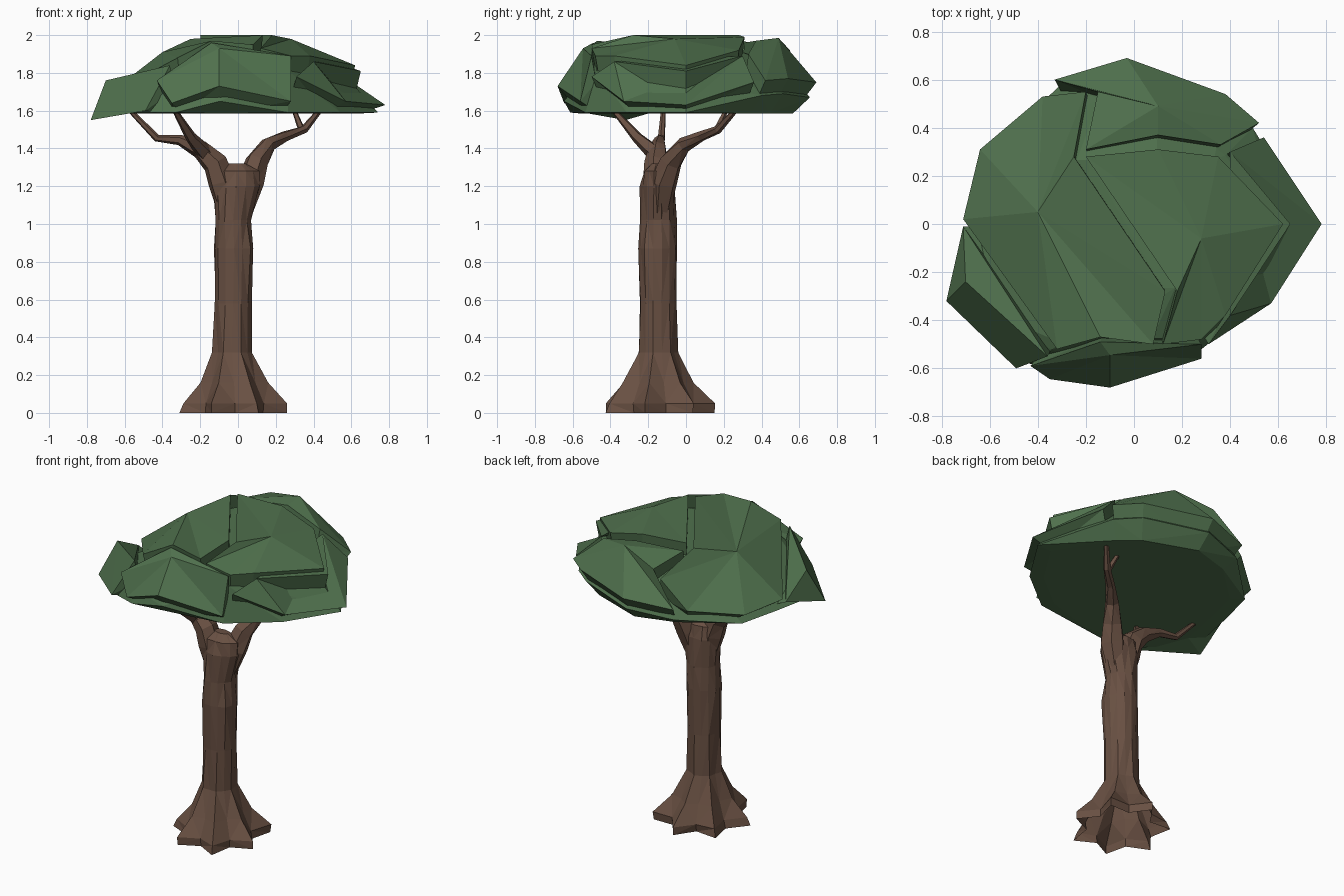
import bpy, bmesh, math, random
from mathutils import Vector

if "Cube" in bpy.data.objects:
    bpy.data.objects.remove(bpy.data.objects["Cube"])

random.seed(4)


def material(name, rgb):
    m = bpy.data.materials.new(name)
    m.diffuse_color = (*rgb, 1)
    m.use_nodes = True
    m.node_tree.nodes["Principled BSDF"].inputs["Base Color"].default_value = m.diffuse_color
    return m


BARK = material("bark brown", (0.14, 0.08, 0.055))
LEAF = material("leaf green", (0.08, 0.165, 0.075))


def finish(bm, name, mat):
    me = bpy.data.meshes.new(name)
    bm.to_mesh(me)
    bm.free()
    me.materials.append(mat)
    ob = bpy.data.objects.new(name, me)
    bpy.context.collection.objects.link(ob)
    return ob


def loft(bm, rings, open_base=False):
    """Skin a list of vertex rings and cap the ends."""
    vs = [[bm.verts.new(p) for p in r] for r in rings]
    n = len(vs[0])
    for a, b in zip(vs, vs[1:]):
        for i in range(n):
            j = (i + 1) % n
            bm.faces.new((a[i], a[j], b[j], b[i]))
    if not open_base:
        bm.faces.new(vs[0][::-1])
    bm.faces.new(vs[-1])
    bmesh.ops.triangulate(bm, faces=bm.faces[:])


# Trunk: seven root lobes flaring out of a slightly irregular column
def trunk_ring(z, cx, rx, ry, lobe):
    pts = []
    for i in range(14):
        a = math.tau * i / 14 + 0.22
        k = (1 + lobe if i % 2 else 1 - lobe) * random.uniform(0.95, 1.05)
        pts.append((cx + rx * k * math.cos(a), -.15 + ry * k * math.sin(a), z))
    return pts


bm = bmesh.new()
loft(bm, [trunk_ring(*r) for r in (
    (0, -.015, .245, .26, .2), (.05, -.015, .235, .25, .18),
    (.16, -.02, .165, .175, .13), (.32, -.03, .103, .105, .06),
    (.58, -.025, .098, .1, .02), (.87, -.02, .103, .105, -.03),
    (1.02, -.025, .098, .097, .02), (1.2, -.01, .128, .092, -.02),
    (1.28, -.01, .12, .075, .02), (1.32, -.01, .05, .03, 0))], open_base=True)
finish(bm, "trunk", BARK)


# Branches: tapered five or six sided tubes along bent paths
def branch(name, path, sides=6):
    pts = [Vector(p[:3]) for p in path]
    rings = []
    for i, p in enumerate(pts):
        d = (pts[min(i + 1, len(pts) - 1)] - pts[max(i - 1, 0)]).normalized()
        u = d.cross(Vector((0.3, 1, 0))).normalized()
        v = d.cross(u)
        r = path[i][3]
        rings.append([p + r * (u * math.cos(math.tau * k / sides)
                               + v * math.sin(math.tau * k / sides))
                      for k in range(sides)])
    bm = bmesh.new()
    loft(bm, rings)
    bmesh.ops.recalc_face_normals(bm, faces=bm.faces[:])
    finish(bm, name, BARK)


branch("left_branch", [(-.05, -.15, 1.04, .05), (-.085, -.155, 1.22, .075),
                       (-.12, -.155, 1.32, .068), (-.2, -.15, 1.395, .05),
                       (-.31, -.14, 1.445, .028), (-.43, -.13, 1.455, .02),
                       (-.57, -.12, 1.6, .013)])
branch("left_twig", [(-.18, -.17, 1.38, .045), (-.25, -.26, 1.46, .03),
                     (-.34, -.39, 1.61, .013)], 5)
branch("right_branch", [(.02, -.14, 1.04, .05), (.065, -.12, 1.22, .075),
                        (.1, -.08, 1.33, .062), (.16, -.01, 1.42, .042),
                        (.25, .08, 1.465, .028), (.35, .17, 1.5, .022),
                        (.44, .27, 1.61, .014)])
branch("right_twig", [(.34, .16, 1.49, .02), (.29, .22, 1.62, .011)], 5)


# Canopy: plates fanned from a crest point out to their outline
def under(p):
    """Matching point on the underside, pulled inward."""
    x, y, z = p
    if z > 1.8:      # groove walls
        return (x * .95, y * .95, z - .14)
    return (x * .82, y * .82, 1.585)


core_points = []


def plate(name, outline, crest=None):
    bm = bmesh.new()
    top = [bm.verts.new(p) for p in outline]
    low = [bm.verts.new(under(p)) for p in outline]
    mid = bm.verts.new(crest) if crest else None
    for i in range(len(top)):
        j = (i + 1) % len(top)
        bm.faces.new((top[i], low[i], low[j], top[j]))
        if mid:
            bm.faces.new((mid, top[i], top[j]))
    if not mid:
        bm.faces.new(top)
    area = sum(a[0] * b[1] - b[0] * a[1]
               for a, b in zip(outline, outline[1:] + outline[:1]))
    if area < 0:
        bmesh.ops.reverse_faces(bm, faces=bm.faces[:])
    bmesh.ops.triangulate(bm, faces=bm.faces[:])
    finish(bm, "canopy_plate_" + name, LEAF)
    for x, y, z in outline:
        core_points.append((x * .82, y * .82, 1.585))
        core_points.append((x * .95, y * .95, max(z - .08, 1.59)))


plate("left", [(.08, -.5, 1.95), (.13, -.28, 2), (-.25, .28, 1.98),
               (-.2, .55, 1.87), (-.38, .53, 1.7), (-.64, .31, 1.66),
               (-.71, .02, 1.67), (-.32, -.52, 1.88), (-.14, -.47, 1.97)],
      (-.4, .05, 1.91))
plate("right", [(.12, -.5, 1.93), (.28, -.48, 1.89), (.38, -.38, 1.89),
                (.62, 0, 1.84), (.35, .28, 1.92), (.1, .31, 1.99),
                (-.2, .28, 2), (.18, -.28, 2)], (.28, -.06, 1.98))
plate("back", [(-.15, .55, 1.92), (-.2, .31, 1.96), (.1, .37, 1.97),
               (.36, .33, 1.9), (.52, .42, 1.76), (.38, .54, 1.77),
               (-.03, .69, 1.75), (-.33, .6, 1.72)], (.1, .49, 1.985))
plate("front", [(-.43, -.59, 1.76), (-.14, -.49, 1.96), (.28, -.5, 1.89),
                (.28, -.56, 1.65), (-.1, -.68, 1.73), (-.35, -.645, 1.64)],
      (-.1, -.545, 1.93))
plate("left_rim", [(-.71, -.01, 1.64), (-.78, -.32, 1.55), (-.49, -.6, 1.6),
                   (-.36, -.55, 1.84)], (-.7, -.24, 1.76))
plate("right_rim", [(.4, .3, 1.89), (.65, 0, 1.81), (.4, -.38, 1.86),
                    (.31, -.5, 1.78), (.57, -.33, 1.65), (.78, 0, 1.63),
                    (.54, .36, 1.75)])

# Core under the plates: fills the groove floors and the flat underside
bm = bmesh.new()
for p in core_points:
    bm.verts.new(p)
bmesh.ops.convex_hull(bm, input=bm.verts[:])
loose = [v for v in bm.verts if not v.link_faces]
bmesh.ops.delete(bm, geom=loose, context='VERTS')
bmesh.ops.recalc_face_normals(bm, faces=bm.faces[:])
finish(bm, "canopy_core", LEAF)
